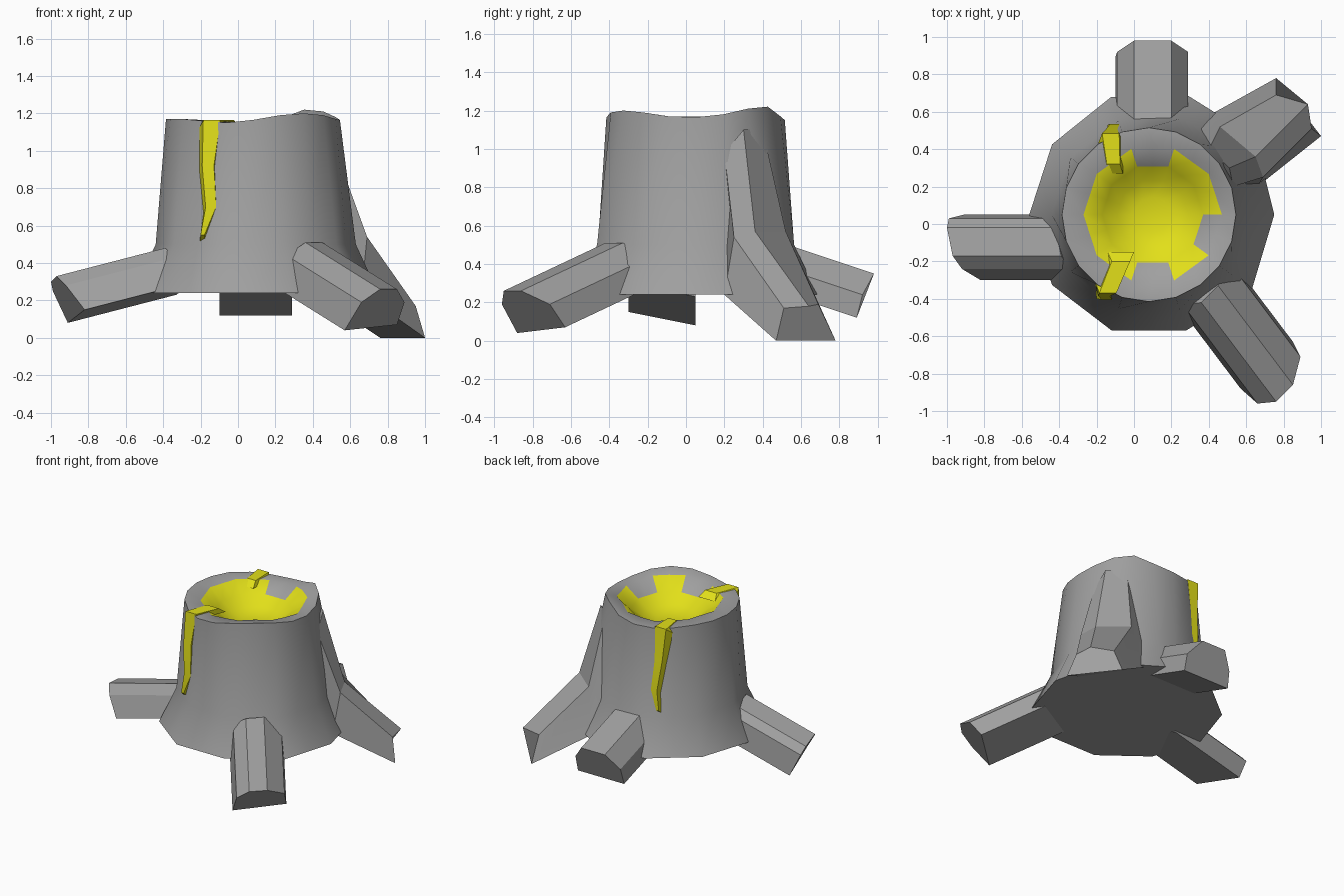
import bpy, bmesh
from math import cos, sin, pi, radians
from mathutils import Vector

old = bpy.data.objects.get("Cube")
if old:
    bpy.data.objects.remove(old, do_unlink=True)


def make_material(name, colour):
    mat = bpy.data.materials.new(name)
    mat.use_nodes = True
    mat.diffuse_color = colour
    mat.node_tree.nodes["Principled BSDF"].inputs["Base Color"].default_value = colour
    return mat


GREY = make_material("bark grey", (0.35, 0.35, 0.35, 1))
YELLOW = make_material("sap yellow", (0.76, 0.74, 0.01, 1))


def loft(name, sections, materials, angle, rule=None):
    """Skin a list of equal-length closed sections and cap both ends."""
    bm = bmesh.new()
    rings = [[bm.verts.new(p) for p in section] for section in sections]
    count = len(rings[0])
    for level, (low, high) in enumerate(zip(rings, rings[1:])):
        for i in range(count):
            j = (i + 1) % count
            face = bm.faces.new((low[i], low[j], high[j], high[i]))
            face.material_index = rule(level, i) if rule else 0
    bm.faces.new(rings[0][::-1])
    end = bm.faces.new(rings[-1])
    end.material_index = rule(len(rings), 0) if rule else 0
    bmesh.ops.recalc_face_normals(bm, faces=bm.faces)
    mesh = bpy.data.meshes.new(name)
    bm.to_mesh(mesh)
    bm.free()
    for mat in materials:
        mesh.materials.append(mat)
    obj = bpy.data.objects.new(name, mesh)
    bpy.context.collection.objects.link(obj)
    bpy.ops.object.select_all(action="DESELECT")
    obj.select_set(True)
    bpy.context.view_layer.objects.active = obj
    bpy.ops.object.shade_smooth_by_angle(angle=radians(angle))
    return obj


# Stump: ten-sided foot rising to a rounder, uneven rim, then a hollow bowl
SIDES = 20
CENTRE_X, CENTRE_Y = 0.08, 0.05


def ring(radius, heights, cx=CENTRE_X, faceted=True):
    points = []
    for i in range(SIDES):
        a = 2 * pi * i / SIDES
        r = radius[i // 2 % len(radius)]
        if faceted and i % 2:
            r = (r + radius[(i // 2 + 1) % len(radius)]) / 2 * cos(pi / 10)
        z = heights[i % len(heights)]
        points.append((cx + r * cos(a), CENTRE_Y + r * sin(a), z))
    return points


foot = [0.67, 0.7, 0.67, 0.66, 0.64, 0.64, 0.64, 0.65, 0.65, 0.68]
waist = [0.55, 0.6, 0.54, 0.53, 0.52, 0.52, 0.52, 0.53, 0.54, 0.55]
rim_z = [1.165, 1.18, 1.21, 1.22, 1.17, 1.15, 1.15, 1.16, 1.17, 1.17,
         1.17, 1.17, 1.17, 1.16, 1.15, 1.165, 1.19, 1.2, 1.19, 1.17]
lip_z = [0.5 * z + 0.58 for z in rim_z]

stump_rings = [
    ring(foot, [0.24]),
    ring(waist, [0.5]),
    ring([0.465], rim_z, faceted=False),
    ring([0.37], lip_z, 0.1),
    ring([0.27], [1.09], 0.1),
    ring([0.19], [1.03], 0.1),
    ring([0.1], [1.0], 0.1),
]
DRY_FACETS = {2, 7, 9}


def stump_colour(level, i):
    if level == 3:
        return 0 if i // 2 in DRY_FACETS else 1
    return 1 if level > 3 else 0


loft("stump", stump_rings, [GREY, YELLOW], 40, stump_colour)


# Cut roots: an end section swept back into the stump
def root(name, end, back, scale=1.0):
    middle = sum((Vector(p) for p in end), Vector()) / len(end)
    start = [middle + (Vector(p) - middle) * scale + Vector(back) for p in end]
    loft(name, [start, end], [GREY], 20)


root("front_root",
     [(0.57, -0.88, 0.04), (0.66, -0.96, 0.19), (0.76, -0.95, 0.26),
      (0.85, -0.86, 0.26), (0.89, -0.71, 0.19), (0.85, -0.63, 0.07)],
     (-0.4, 0.53, 0.25))
root("side_root",
     [(-0.91, 0.05, 0.08), (-0.99, 0.03, 0.25), (-1, -0.02, 0.3),
      (-0.97, -0.17, 0.33), (-0.92, -0.24, 0.28), (-0.82, -0.3, 0.15)],
     (0.58, 0, 0.15))
root("back_root",
     [(-0.1, 0.89, 0.12), (-0.09, 0.92, 0.24), (0, 0.98, 0.35),
      (0.2, 0.98, 0.35), (0.29, 0.92, 0.24), (0.29, 0.89, 0.12)],
     (0, -0.42, 0.14))

# Buttress root: runs from high on the trunk down to the ground
loft("buttress_root", [
    [(0.4, 0.2, 0.9), (0.53, 0.2, 0.98), (0.51, 0.3, 1.1),
     (0.4, 0.4, 1.1), (0.3, 0.4, 0.9)],
    [(0.66, 0.2, 0.24), (0.69, 0.25, 0.54), (0.65, 0.36, 0.57),
     (0.46, 0.52, 0.57), (0.4, 0.58, 0.24)],
    [(1, 0.47, 0), (0.95, 0.51, 0.17), (0.93, 0.64, 0.18),
     (0.76, 0.69, 0.19), (0.76, 0.78, 0)],
], [GREY], 20)


# Sap drips: spill over the rim and run down the bark
def drip(name, side, path):
    sections = []
    for x, y, z, w in path:
        inner_y, inner_z = y - side * 0.05, z - 0.04
        sections.append([(x - w, inner_y, inner_z), (x - w * 0.7, y, z),
                         (x + w * 0.7, y, z), (x + w, inner_y, inner_z)])
    loft(name, sections, [YELLOW], 20)


drip("front_drip", -1, [
    (-0.07, -0.2, 1.165, 0.07), (-0.14, -0.37, 1.165, 0.065),
    (-0.16, -0.385, 0.92, 0.045), (-0.145, -0.405, 0.7, 0.04),
    (-0.19, -0.4, 0.55, 0.015)])
drip("back_drip", 1, [
    (-0.11, 0.32, 1.165, 0.05), (-0.125, 0.485, 1.165, 0.065),
    (-0.12, 0.505, 0.92, 0.045), (-0.1, 0.535, 0.7, 0.04),
    (-0.13, 0.53, 0.55, 0.015)])
